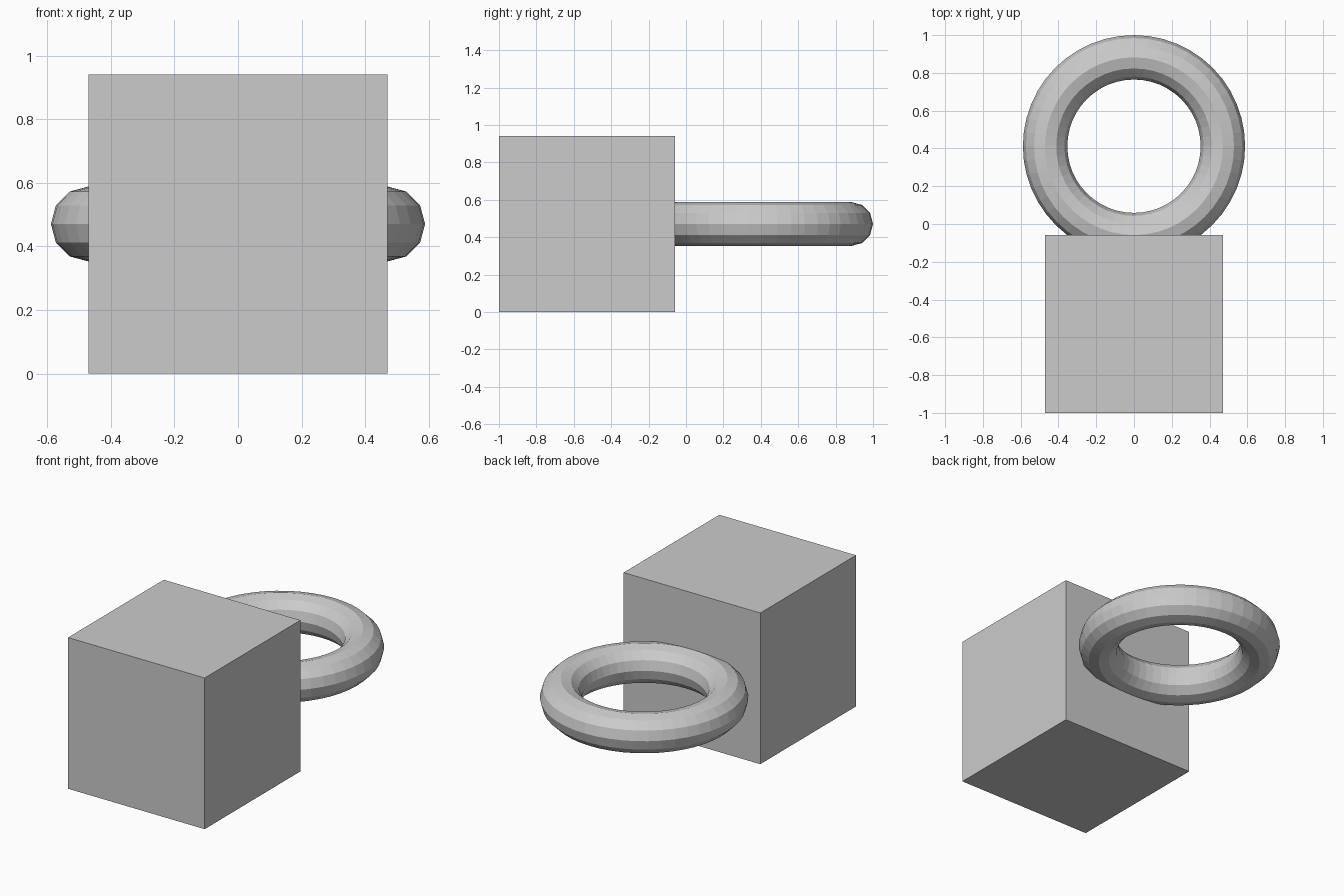
import bpy

if "Cube" in bpy.data.objects:
    bpy.data.objects.remove(bpy.data.objects["Cube"])

S = 2 / 4.25  # half the cube's side; every other size follows from it

# Cube block standing on the ground at the front
bpy.ops.mesh.primitive_cube_add(size=2 * S, location=(0, -1 + S, S))
bpy.context.object.name = "block"

# Horizontal ring, partly sunk into the back face of the block
bpy.ops.mesh.primitive_torus_add(
    major_radius=S, minor_radius=S / 4,
    major_segments=48, minor_segments=12,
    location=(0, 1 - 1.25 * S, S))
bpy.context.object.name = "ring"
